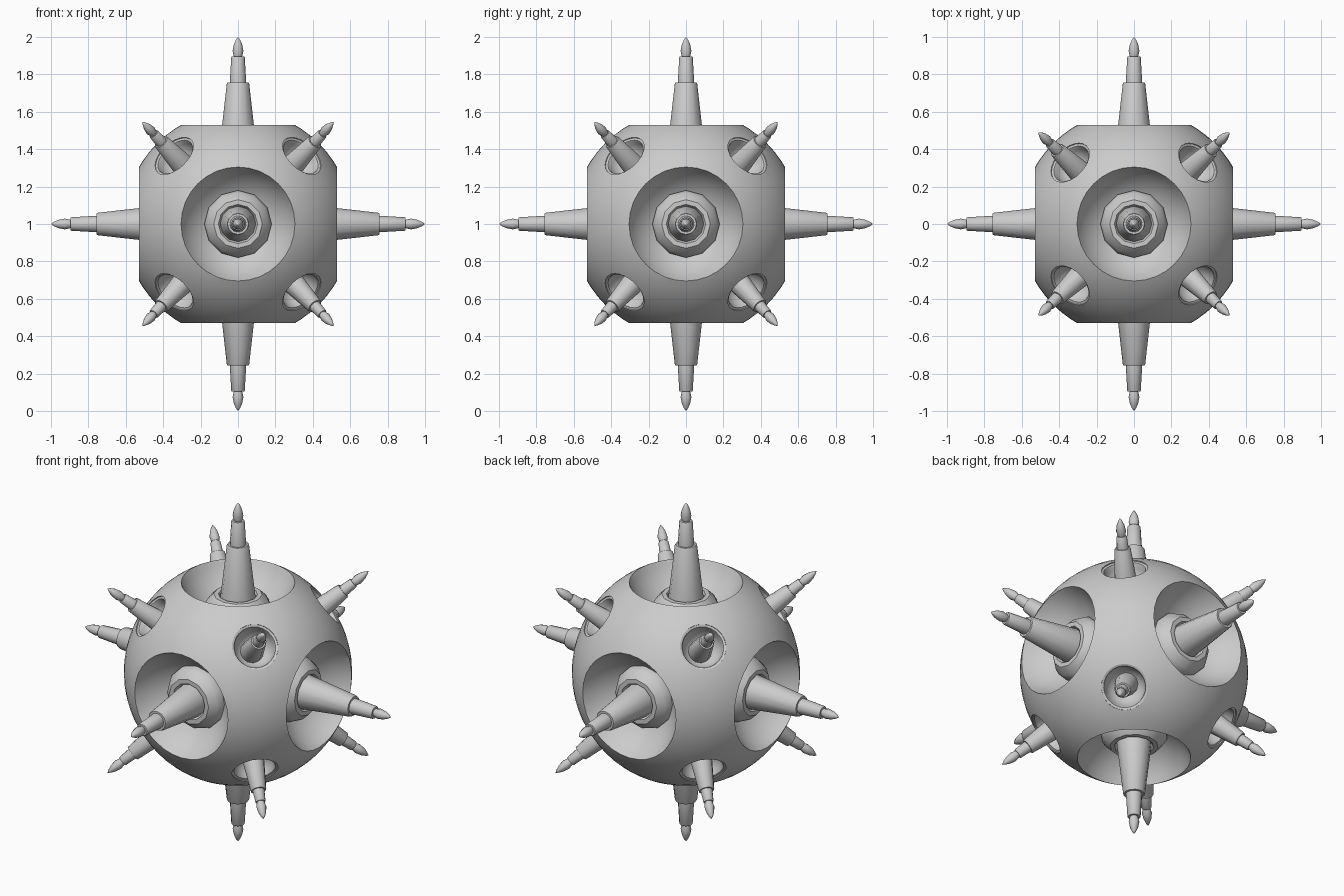
import bpy, bmesh, math
from mathutils import Vector, Matrix

if "Cube" in bpy.data.objects:
    bpy.data.objects.remove(bpy.data.objects["Cube"])

CENTRE = Vector((0, 0, 1))
R = 0.611


def aim(d):
    """Matrix that turns local +z towards d, from the body centre."""
    return Matrix.Translation(CENTRE) @ d.to_track_quat('Z', 'Y').to_matrix().to_4x4()


def revolve(bm, profile, sides, mat):
    """Add a closed lathe solid from (radius, height) points, ends capped."""
    rings = []
    for r, h in profile:
        if r == 0:
            rings.append([bm.verts.new(mat @ Vector((0, 0, h)))])
        else:
            rings.append([bm.verts.new(mat @ Vector((
                r * math.cos(2 * math.pi * i / sides),
                r * math.sin(2 * math.pi * i / sides), h))) for i in range(sides)])
    for a, b in zip(rings, rings[1:]):
        for i in range(sides):
            j = (i + 1) % sides
            if len(a) == 1:
                bm.faces.new((a[0], b[j], b[i]))
            elif len(b) == 1:
                bm.faces.new((a[i], a[j], b[0]))
            else:
                bm.faces.new((a[i], a[j], b[j], b[i]))


def make_object(name, bm):
    bmesh.ops.recalc_face_normals(bm, faces=bm.faces)
    me = bpy.data.meshes.new(name)
    bm.to_mesh(me)
    bm.free()
    ob = bpy.data.objects.new(name, me)
    bpy.context.collection.objects.link(ob)
    return ob


def smooth(ob, angle=35):
    bpy.ops.object.select_all(action='DESELECT')
    ob.select_set(True)
    bpy.context.view_layer.objects.active = ob
    bpy.ops.object.shade_smooth_by_angle(angle=math.radians(angle))


def bowl(rim_r, rim_h, depth, steps):
    """Arc profile from the bowl floor up to its rim."""
    s = (rim_r ** 2 + depth ** 2) / (2 * depth)
    end = math.atan2(rim_r, s - depth)
    pts = []
    for i in range(steps + 1):
        a = end * i / steps
        pts.append((s * math.sin(a), rim_h - depth + s * (1 - math.cos(a))))
    pts[0] = (0, rim_h - depth)
    return pts


# directions: six main axes, eight near-diagonals
axes = [Vector(v) for v in ((1, 0, 0), (-1, 0, 0), (0, 1, 0),
                            (0, -1, 0), (0, 0, 1), (0, 0, -1))]
corners = [Vector((x * 0.571, y * 0.549, z * 0.61)).normalized()
           for x in (1, -1) for y in (1, -1) for z in (1, -1)]

# recess cutters: wide bowls and small lipped sockets
bm = bmesh.new()
wide = bowl(0.305, 0.53, 0.2, 10) + [(0.305, 0.7), (0, 0.7)]
small = bowl(0.11, 0.58, 0.11, 8) + [(0.113, 0.588), (0.125, 0.592), (0.125, 0.7), (0, 0.7)]
for d in axes:
    revolve(bm, wide, 32, aim(d))
for d in corners:
    revolve(bm, small, 24, aim(d))
cutter = make_object("recess_cutter", bm)
cutter.hide_render = True

# spherical body
bm = bmesh.new()
bmesh.ops.create_uvsphere(bm, u_segments=64, v_segments=32, radius=R,
                          matrix=Matrix.Translation(CENTRE))
body = make_object("body", bm)
mod = body.modifiers.new("recesses", 'BOOLEAN')
mod.operation = 'DIFFERENCE'
mod.solver = 'EXACT'
mod.object = cutter
bpy.context.view_layer.objects.active = body
bpy.ops.object.modifier_apply(modifier=mod.name)
bpy.data.objects.remove(cutter)
smooth(body, 30)

# long spikes: collar, tapered base, thinner shaft, bullet tip
long_spike = [(0, 0.35), (0.18, 0.35), (0.18, 0.395), (0.165, 0.425), (0.13, 0.46),
              (0.105, 0.46), (0.095, 0.44), (0.06, 0.75), (0.056, 0.756), (0.044, 0.756),
              (0.036, 0.892), (0.033, 0.896), (0.022, 0.896), (0.029, 0.925),
              (0.022, 0.96), (0.011, 0.985), (0, 1.0)]
# short spikes: no collar, shaft mostly retracted
short_spike = [(0, 0.44), (0.068, 0.44), (0.043, 0.715), (0.04, 0.72), (0.032, 0.72),
               (0.028, 0.786), (0.025, 0.79), (0.02, 0.79), (0.027, 0.818),
               (0.021, 0.852), (0.01, 0.878), (0, 0.893)]

for name, profile, dirs in (("long_spike", long_spike, axes),
                            ("short_spike", short_spike, corners)):
    for i, d in enumerate(dirs):
        bm = bmesh.new()
        revolve(bm, profile, 12, aim(d))
        smooth(make_object(f"{name}_{i + 1}", bm), 40)
